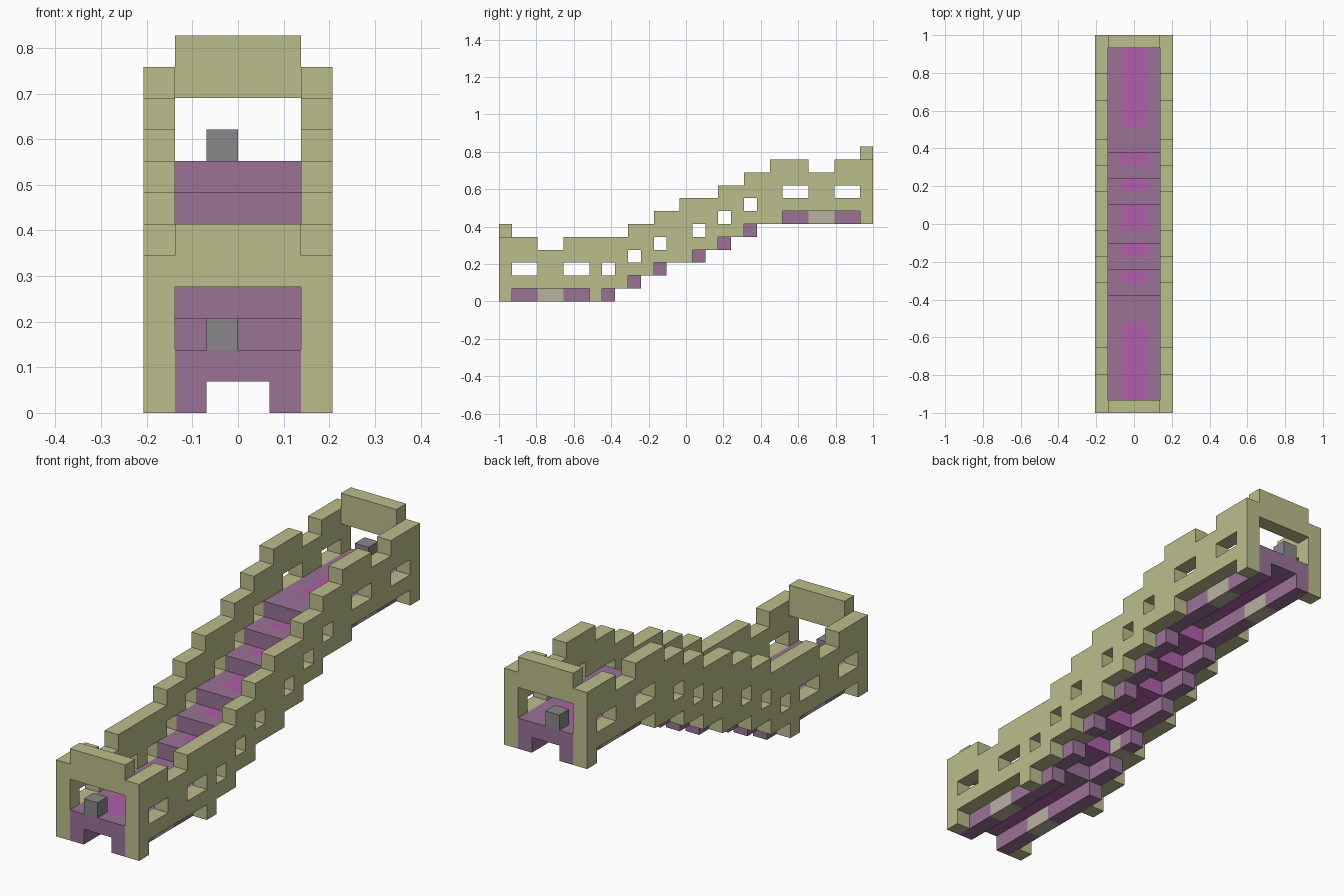
import bpy
import bmesh
from mathutils import Vector

cube = bpy.data.objects.get("Cube")
if cube:
    bpy.data.objects.remove(cube, do_unlink=True)

LENGTH, WIDTH = 29, 6
U = 2 / LENGTH  # edge of one block


def material(name, r, g, b):
    m = bpy.data.materials.new(name)
    m.use_nodes = True
    m.diffuse_color = (r, g, b, 1)
    m.node_tree.nodes["Principled BSDF"].inputs["Base Color"].default_value = (r, g, b, 1)
    return m


olive = material("olive stone", 0.50, 0.515, 0.26)
mauve = material("mauve floor", 0.32, 0.17, 0.305)
magenta = material("magenta carpet", 0.435, 0.115, 0.40)
tan = material("pale tan", 0.49, 0.445, 0.35)
grey = material("grey block", 0.246, 0.246, 0.246)


def runs(*pairs):
    """Expand (count, value) pairs into one value per row of blocks."""
    return [value for count, value in pairs for _ in range(count)]


def build(name, blocks):
    """Skin a {(x, y, z): material} set of blocks, keeping only outer faces."""
    mesh = bpy.data.meshes.new(name)
    slots = list(dict.fromkeys(blocks.values()))
    for m in slots:
        mesh.materials.append(m)
    bm = bmesh.new()
    verts = {}

    def corner(p):
        key = tuple(round(c) for c in p)
        if key not in verts:
            verts[key] = bm.verts.new(((key[0] - WIDTH / 2) * U,
                                       (key[1] - LENGTH / 2) * U, key[2] * U))
        return verts[key]

    for cell, mat in blocks.items():
        base = Vector(cell)
        for axis in range(3):
            n, a, b = (Vector([float(i == (axis + k) % 3) for i in range(3)]) for k in range(3))
            for side in (0, 1):
                step = n if side else -n
                if tuple(round(c) for c in base + step) in blocks:
                    continue
                o = base + n * side
                loop = [o, o + a, o + a + b, o + b]
                if not side:
                    loop.reverse()
                face = bm.faces.new([corner(p) for p in loop])
                face.material_index = slots.index(mat)
    bm.to_mesh(mesh)
    bm.free()
    obj = bpy.data.objects.new(name, mesh)
    bpy.context.collection.objects.link(obj)
    return obj


# Stair profile: underside and wall top for each row from front to back
bottom = runs((9, 0), (2, 1), (2, 2), (3, 3), (2, 4), (2, 5), (9, 6))
top = runs((3, 5), (2, 4), (5, 5), (2, 6), (2, 7), (3, 8), (2, 9),
           (2, 10), (3, 11), (2, 10), (3, 11))
windows = {1, 2, 5, 6, 8, 10, 12, 15, 17, 19, 22, 23, 26, 27}
bands = {3, 4, 24, 25}

# Side walls with windows and cut-away feet
for name, x in (("right_wall", 0), ("left_wall", WIDTH - 1)):
    wall = {}
    for y in range(LENGTH):
        b = bottom[y]
        for z in range(b, top[y]):
            foot_gap = z == b and y in windows | bands
            window = z == b + 2 and y in windows
            if not (foot_gap or window):
                wall[x, y, z] = olive
    build(name, wall)

# Stepped floor with carpet along the middle
carpet = set(range(1, 7)) | {10, 12, 14, 15, 17, 19} | set(range(22, 28))
build("floor", {(x, y, bottom[y] + 1): magenta if x in (2, 3) and y in carpet else mauve
                for x in range(1, 5) for y in range(LENGTH)})

# Rails carrying the floor
for name, x in (("right_rail", 1), ("left_rail", 4)):
    build(name, {(x, y, bottom[y]): tan if y in bands | {11} else mauve
                 for y in range(LENGTH)})

# Arch lintel and small block at each end
for end, y in (("front", 0), ("back", LENGTH - 1)):
    b = bottom[y]
    build(end + "_lintel", {(x, y, z): olive for x in range(1, 5) for z in (b + 4, b + 5)})
    build(end + "_block", {(2, y, b + 2): grey})
